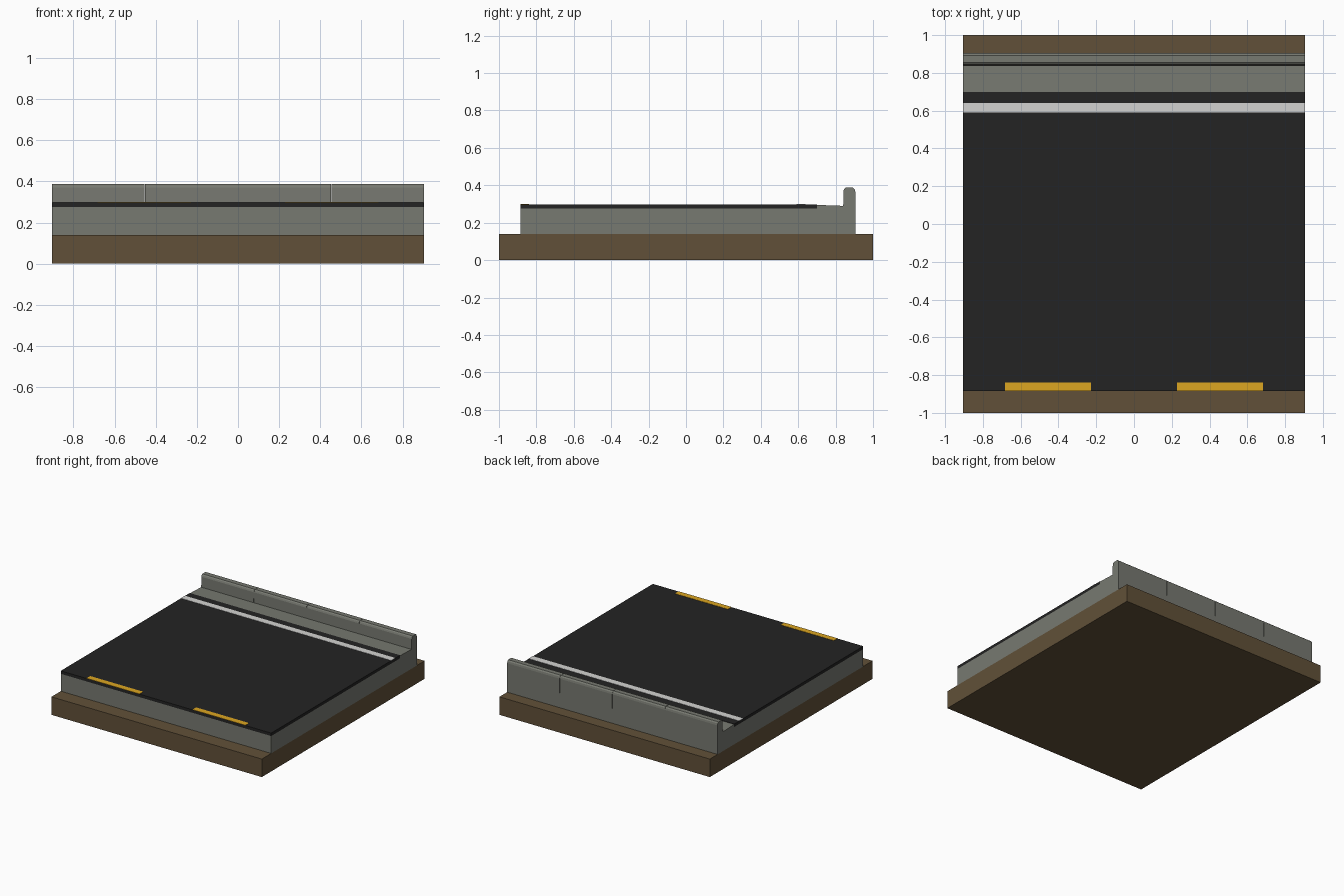
import bpy

cube = bpy.data.objects.get("Cube")
if cube:
    bpy.data.objects.remove(cube, do_unlink=True)

HALF = 0.905      # half width of the whole section
FRONT = -0.885    # front edge of the paved layers
EDGE = 0.70       # where paving meets the gutter


def material(name, rgb):
    m = bpy.data.materials.new(name)
    m.use_nodes = True
    m.diffuse_color = (*rgb, 1)
    bsdf = m.node_tree.nodes["Principled BSDF"]
    bsdf.inputs["Base Color"].default_value = (*rgb, 1)
    bsdf.inputs["Roughness"].default_value = 0.9
    return m


earth = material("earth brown", (0.12, 0.081, 0.04))
stone = material("concrete grey", (0.185, 0.192, 0.165))
asphalt = material("asphalt black", (0.017, 0.017, 0.017))
white = material("line white", (0.65, 0.65, 0.64))
yellow = material("line yellow", (0.72, 0.38, 0.015))


def extrude(name, profile, x0, x1, mat):
    """Sweep a (y, z) profile, listed anticlockwise from +x, along x."""
    n = len(profile)
    verts = [(x, y, z) for x in (x0, x1) for y, z in profile]
    faces = [tuple(reversed(range(n))), tuple(range(n, 2 * n))]
    faces += [(i, (i + 1) % n, (i + 1) % n + n, i + n) for i in range(n)]
    mesh = bpy.data.meshes.new(name)
    mesh.from_pydata(verts, [], faces)
    mesh.materials.append(mat)
    obj = bpy.data.objects.new(name, mesh)
    bpy.context.collection.objects.link(obj)
    return obj


def slab(name, y0, y1, z0, z1, mat, x0=-HALF, x1=HALF):
    return extrude(name, [(y0, z0), (y1, z0), (y1, z1), (y0, z1)], x0, x1, mat)


# Ground and road layers
slab("earth_base", -1, 1, 0, 0.14, earth)
slab("lower_stone_layer", FRONT, EDGE, 0.14, 0.21, stone)
slab("upper_stone_layer", FRONT, EDGE, 0.21, 0.275, stone)
slab("road_surface", FRONT, EDGE, 0.275, 0.298, asphalt)

# Painted lines
slab("edge_line", 0.59, 0.64, 0.298, 0.3, white)
for side, x0 in (("left", 0.228), ("right", -0.683)):
    slab(side + "_centre_dash", FRONT, -0.84, 0.298, 0.3, yellow, x0, x0 + 0.455)

# Gutter with a ledge that carries the kerb
slab_profile = [(EDGE, 0.14), (0.905, 0.14), (0.905, 0.255),
                (0.84, 0.255), (0.84, 0.29), (EDGE, 0.295)]
extrude("gutter", slab_profile, -HALF, HALF, stone)

# Kerb stones with eased top edges and narrow joints
kerb = [(0.84, 0.255), (0.905, 0.255), (0.905, 0.365), (0.902, 0.379),
        (0.893, 0.388), (0.855, 0.388), (0.846, 0.381), (0.842, 0.37)]
count, gap = 4, 0.002
length = 2 * HALF / count
for i in range(count):
    start = -HALF + i * length
    extrude(f"kerb_stone_{i + 1}", kerb,
            start + (gap / 2 if i else 0),
            start + length - (gap / 2 if i < count - 1 else 0), stone)
